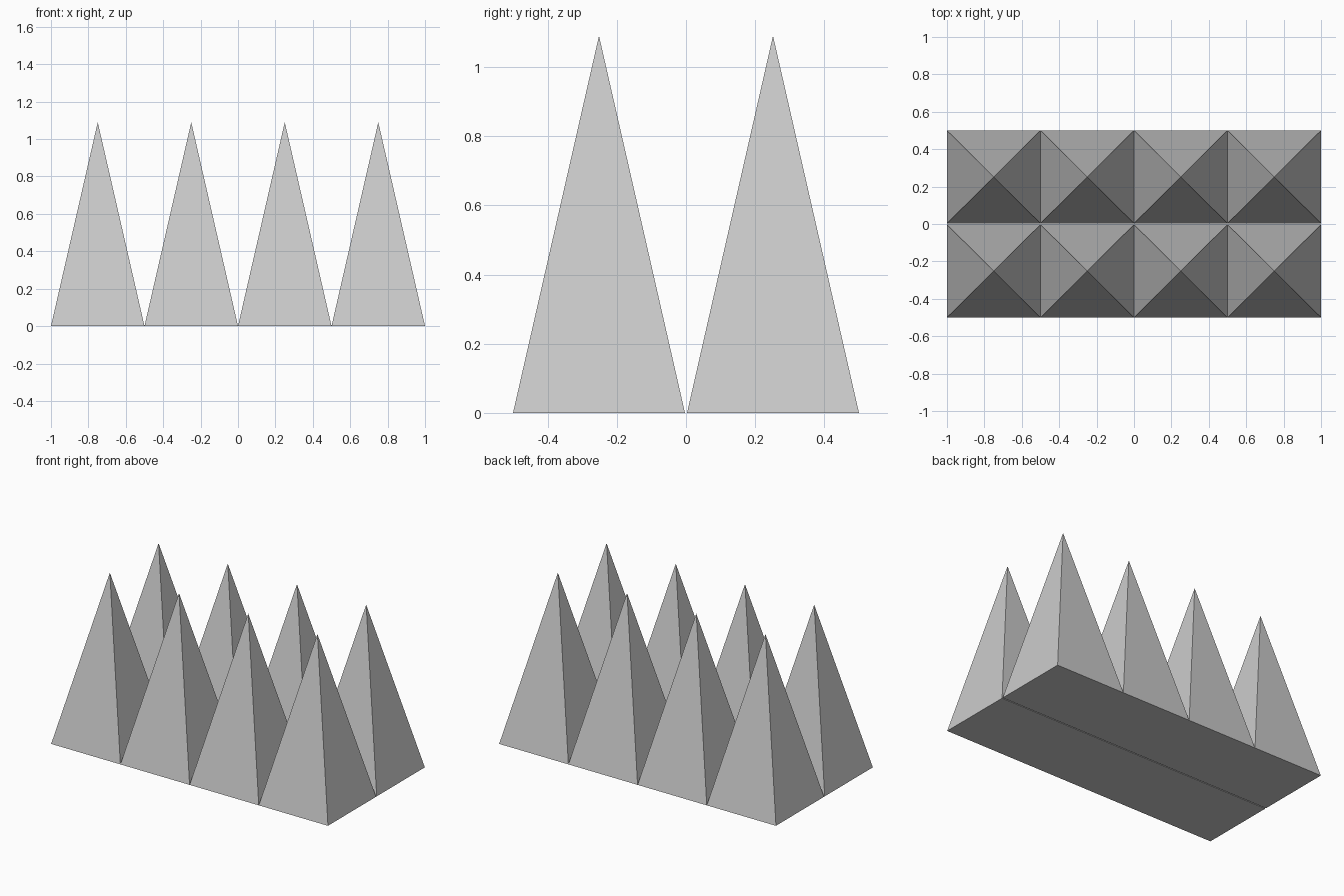
import bpy, math

if "Cube" in bpy.data.objects:
    bpy.data.objects.remove(bpy.data.objects["Cube"])

WIDTH, DEPTH, HEIGHT = 0.5, 0.497, 1.09


def pyramid(name, x, y):
    # four-sided cone turned so its base edges follow x and y
    bpy.ops.mesh.primitive_cone_add(vertices=4, radius1=math.sqrt(0.5), radius2=0,
                                    depth=1, location=(0, 0, 0.5),
                                    rotation=(0, 0, math.pi / 4))
    ob = bpy.context.object
    ob.name = name
    bpy.ops.object.transform_apply(location=True, rotation=True, scale=False)
    ob.scale = (WIDTH, DEPTH, HEIGHT)
    ob.location = (x, y, 0)
    bpy.ops.object.transform_apply(location=True, rotation=False, scale=True)


# two rows of four spikes, with a hairline gap between the rows
for row, side in (("front", -1), ("back", 1)):
    for i in range(4):
        pyramid(f"{row}_spike_{i + 1}", (i - 1.5) * WIDTH, side * (0.5 - DEPTH / 2))
